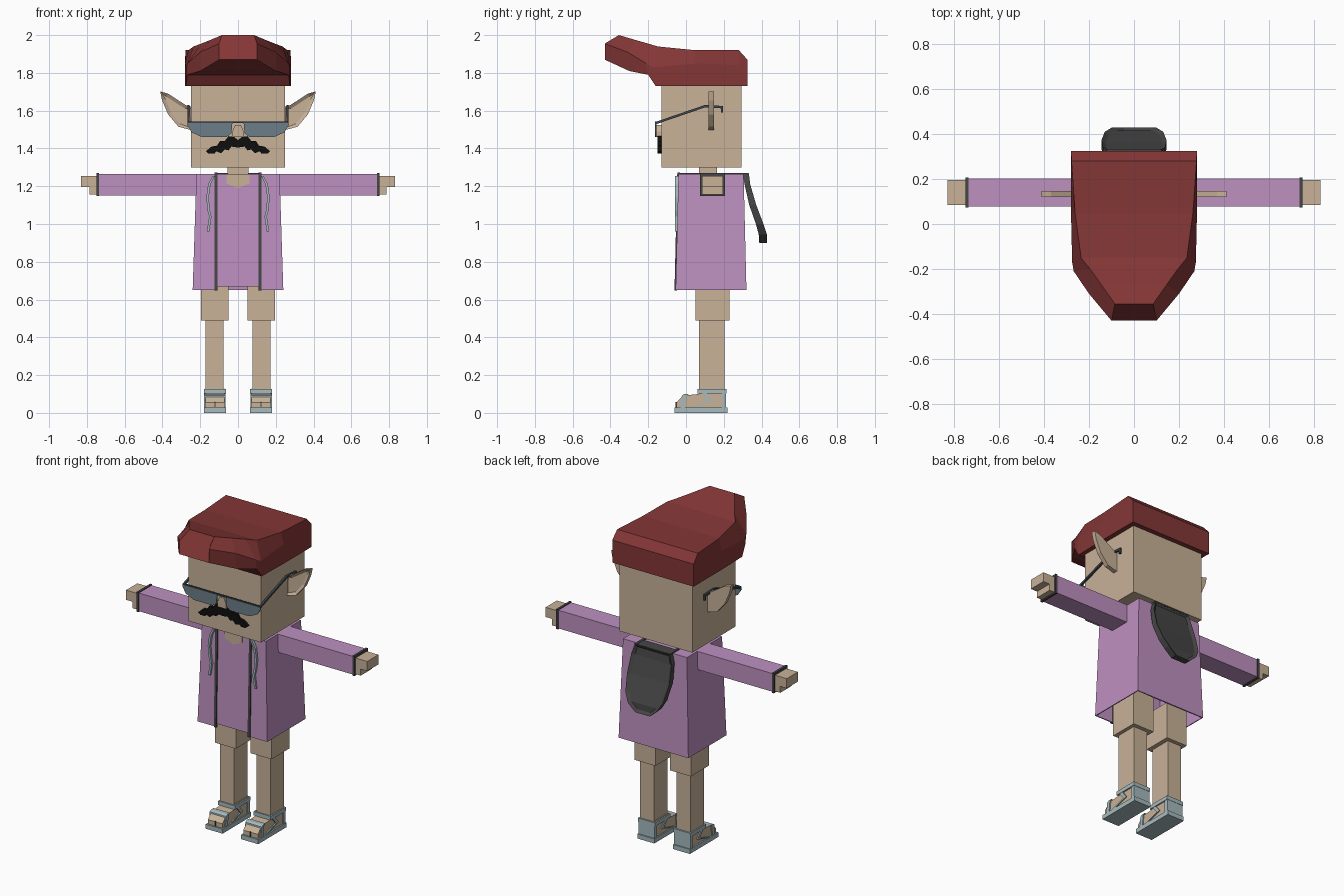
import bpy, bmesh
from mathutils import Vector

old = bpy.data.objects.get("Cube")
if old:
    bpy.data.objects.remove(old, do_unlink=True)


def material(name, r, g, b):
    """Flat colour from 0-255 display values."""
    m = bpy.data.materials.new(name)
    m.use_nodes = True
    lin = [((c / 255 + 0.055) / 1.055) ** 2.4 for c in (r, g, b)] + [1]
    m.diffuse_color = lin
    bsdf = next(n for n in m.node_tree.nodes if n.type == 'BSDF_PRINCIPLED')
    bsdf.inputs["Base Color"].default_value = lin
    return m


SKIN = material("skin tan", 200, 178, 152)
ROBE = material("lilac cloth", 190, 144, 192)
TRIM = material("dark grey trim", 70, 70, 70)
RED = material("hat red", 132, 54, 54)
LENS = material("slate lens", 108, 125, 136)
FRAME = material("frame grey", 62, 70, 76)
BLACK = material("moustache black", 14, 14, 14)
PALE = material("pale blue grey", 166, 186, 190)


def finish(bm, name, mat):
    bmesh.ops.recalc_face_normals(bm, faces=bm.faces[:])
    me = bpy.data.meshes.new(name)
    bm.to_mesh(me)
    bm.free()
    me.materials.append(mat)
    ob = bpy.data.objects.new(name, me)
    bpy.context.collection.objects.link(ob)
    return ob


def loft(name, rings, mat, inset=None):
    """Skin rings of equal length and cap both ends."""
    bm = bmesh.new()
    vs = [[bm.verts.new(p) for p in ring] for ring in rings]
    n = len(vs[0])
    for a, b in zip(vs, vs[1:]):
        for i in range(n):
            j = (i + 1) % n
            bm.faces.new((a[i], a[j], b[j], b[i]))
    bm.faces.new(vs[0])
    bm.faces.new(vs[-1])
    if inset:
        bmesh.ops.recalc_face_normals(bm, faces=bm.faces[:])
        bm.normal_update()
        faces = [f for f in bm.faces if inset(f)]
        bmesh.ops.inset_region(bm, faces=faces, thickness=0.018, depth=-0.012)
    return finish(bm, name, mat)


def prism(name, pts, axis, a, b, mat, inset=None):
    """Extrude an outline, (y, z) along x or (x, z) along y."""
    place = (lambda p, t: (t, *p)) if axis == 'x' else (lambda p, t: (p[0], t, p[1]))
    return loft(name, [[place(p, t) for p in pts] for t in (a, b)], mat, inset)


def box(name, x, y, z, mat):
    return prism(name, [(y[0], z[0]), (y[1], z[0]), (y[1], z[1]), (y[0], z[1])], 'x', *x, mat)


def ribbon(name, pts, shift, axis, a, b, mat):
    """Flat strip: a path and its shifted copy."""
    back = [(p + shift[0], q + shift[1]) for p, q in reversed(pts)]
    return prism(name, pts + back, axis, a, b, mat)


def tidy(x0, x1, s):
    return (s * x0, s * x1)


# Head, neck and nose
box("head", (-.25, .25), (-.13, .295), (1.3, 1.8), SKIN)
box("neck", (-.055, .055), (.07, .165), (1.2, 1.3), SKIN)
prism("nose", [(-.03, 1.46), (.03, 1.46), (.03, 1.49), (.015, 1.525), (-.015, 1.525), (-.03, 1.49)],
      'y', -.16, -.12, SKIN)

# Hat: (bottom y, z), (side y, z, half width), (top y, z, half width)
hat = [
    ((.325, 1.73), (.325, 1.8, .28), (.325, 1.87, .28)),
    ((.28, 1.73), (.28, 1.84, .28), (.28, 1.92, .278)),
    ((.05, 1.73), (.05, 1.85, .28), (.05, 1.92, .262)),
    ((-.16, 1.73), (-.17, 1.83, .275), (-.15, 1.94, .235)),
    ((-.2, 1.79), (-.21, 1.85, .268), (-.2, 1.955, .195)),
    ((-.3, 1.81), (-.31, 1.91, .2), (-.27, 1.975, .145)),
    ((-.43, 1.87), (-.43, 1.955, .1), (-.355, 2.0, .085)),
]
loft("hat", [[(-m[2], *b), (-m[2], *m[:2]), (-t[2], *t[:2]),
              (t[2], *t[:2]), (m[2], *m[:2]), (m[2], *b)] for b, m, t in hat], RED)

# Robe: tapered shell, open below, with a notch in the front hem
bm = bmesh.new()
rows = [(.65, .24, -.055, .32), (1.265, .22, -.04, .305)]
lo, hi = [[bm.verts.new(p) for p in ((-w, f, z), (w, f, z), (w, k, z), (-w, k, z))]
          for z, w, f, k in rows]
for i in range(4):
    j = (i + 1) % 4
    bm.faces.new((lo[i], lo[j], hi[j], hi[i]))
bm.faces.new(hi)
for co, no in (((.11, 0, 0), (1, 0, 0)), ((-.11, 0, 0), (1, 0, 0)), ((0, 0, .67), (0, 0, 1))):
    bmesh.ops.bisect_plane(bm, geom=bm.verts[:] + bm.edges[:] + bm.faces[:],
                           plane_co=co, plane_no=no)
notch = [f for f in bm.faces
         if f.calc_center_median().y < -.03 and abs(f.calc_center_median().x) < .1
         and f.calc_center_median().z < .67]
bmesh.ops.delete(bm, geom=notch, context='FACES')
robe = finish(bm, "robe", ROBE)
shell = robe.modifiers.new("thickness", 'SOLIDIFY')
shell.thickness = .008
shell.offset = -1

# Neck opening on the chest
prism("chest_opening", [(-.06, 1.262), (-.06, 1.215), (0, 1.19), (.06, 1.215), (.06, 1.262)],
      'y', -.047, -.035, SKIN)

# Hood hanging on the back: z, half width, inner y, outer y
hood = [(1.268, .12, .3, .333), (1.21, .138, .31, .34), (1.1, .145, .335, .372),
        (1.0, .13, .37, .41), (.945, .1, .385, .428), (.9, .05, .388, .428)]
loft("hood", [[(-w, i, z), (w, i, z), (w, o, z), (-w, o, z)] for z, w, i, o in hood],
     TRIM, inset=lambda f: f.normal.y > .5)
box("collar_trim", (-.12, .12), (.26, .33), (1.262, 1.27), TRIM)

moustache = [(0, 1.445), (.02, 1.46), (.05, 1.465), (.07, 1.44), (.095, 1.44), (.11, 1.415),
             (.14, 1.41), (.17, 1.385), (.155, 1.372), (.125, 1.372), (.115, 1.385),
             (.09, 1.375), (.07, 1.395), (.05, 1.39), (.035, 1.41), (0, 1.405)]
ear = [(.24, 1.62), (.275, 1.628), (.37, 1.69), (.412, 1.702), (.402, 1.655), (.37, 1.58),
       (.315, 1.515), (.24, 1.495)]
lens = [(.03, 1.535), (.26, 1.54), (.27, 1.525), (.245, 1.485), (.19, 1.46), (.06, 1.46),
        (.035, 1.48)]
cord = [(.122, 1.255), (.145, 1.21), (.155, 1.14), (.148, 1.07), (.14, 1.04), (.152, .96)]
foot = [(-.05, .025), (-.05, .055), (-.015, .092), (.07, .1), (.07, .13), (.205, .13), (.205, .025)]

for s, side in ((1, "left"), (-1, "right")):
    def flip(pts):
        return [(s * x, z) for x, z in pts]

    # Face details
    prism(side + "_ear", flip(ear), 'y', .12, .147, SKIN, inset=lambda f: f.normal.y < -.9)
    prism(side + "_moustache", flip(moustache), 'y', -.15, -.125, BLACK)
    prism(side + "_lens", flip(lens), 'y', -.163, -.155, LENS)
    ribbon(side + "_glasses_temple", [(-.162, 1.54), (.1, 1.63), (.195, 1.625), (.195, 1.59)][:3],
           (0, -.013), 'x', *tidy(.256, .268, s), FRAME)
    box(side + "_temple_tip", tidy(.256, .268, s), (.185, .195), (1.59, 1.62), FRAME)
    box(side + "_brow_bar", tidy(0, .262, s), (-.165, -.155), (1.534, 1.542), FRAME)

    # Arm, cuff and hand
    box(side + "_sleeve", tidy(.2, .74, s), (.077, .203), (1.152, 1.265), ROBE)
    box(side + "_cuff", tidy(.736, .75, s), (.073, .207), (1.147, 1.27), TRIM)
    prism(side + "_hand", flip([(.745, 1.155), (.785, 1.155), (.785, 1.195), (.83, 1.195),
                                (.83, 1.255), (.745, 1.255)]), 'y', .085, .195, SKIN)

    # Trim down the front and over the shoulder
    ribbon(side + "_front_trim", [(-.061, .648), (-.046, 1.272), (.33, 1.272)][:2],
           (.014, 0), 'x', *tidy(.108, .124, s), TRIM)
    box(side + "_shoulder_trim", tidy(.108, .124, s), (-.046, .33), (1.26, 1.271), TRIM)
    ribbon(side + "_cord", flip(cord), (s * .013, 0), 'y', -.058, -.04, PALE)

    # Leg
    box(side + "_thigh", tidy(.05, .195, s), (.05, .23), (.49, .72), SKIN)
    box(side + "_shin", tidy(.077, .173, s), (.07, .205), (.1, .5), SKIN)

    # Foot and sandal
    prism(side + "_foot", foot, 'x', *tidy(.072, .172, s), SKIN)
    box(side + "_sole", tidy(.064, .181, s), (-.06, .22), (0, .028), PALE)
    box(side + "_ankle_strap", tidy(.064, .181, s), (.062, .215), (.102, .126), PALE)
    box(side + "_heel_strap", tidy(.066, .179, s), (.19, .213), (.02, .11), PALE)
    ribbon(side + "_side_strap", [(.02, .03), (.12, .06), (.075, .115)], (.025, 0),
           'x', *tidy(.066, .179, s), PALE)
    ribbon(side + "_toe_strap", [(-.03, .025), (-.022, .092), (-.008, .1)], (.024, 0),
           'x', *tidy(.066, .179, s), PALE)
    box(side + "_toe_gap", tidy(.118, .124, s), (-.055, -.045), (.028, .058), TRIM)
